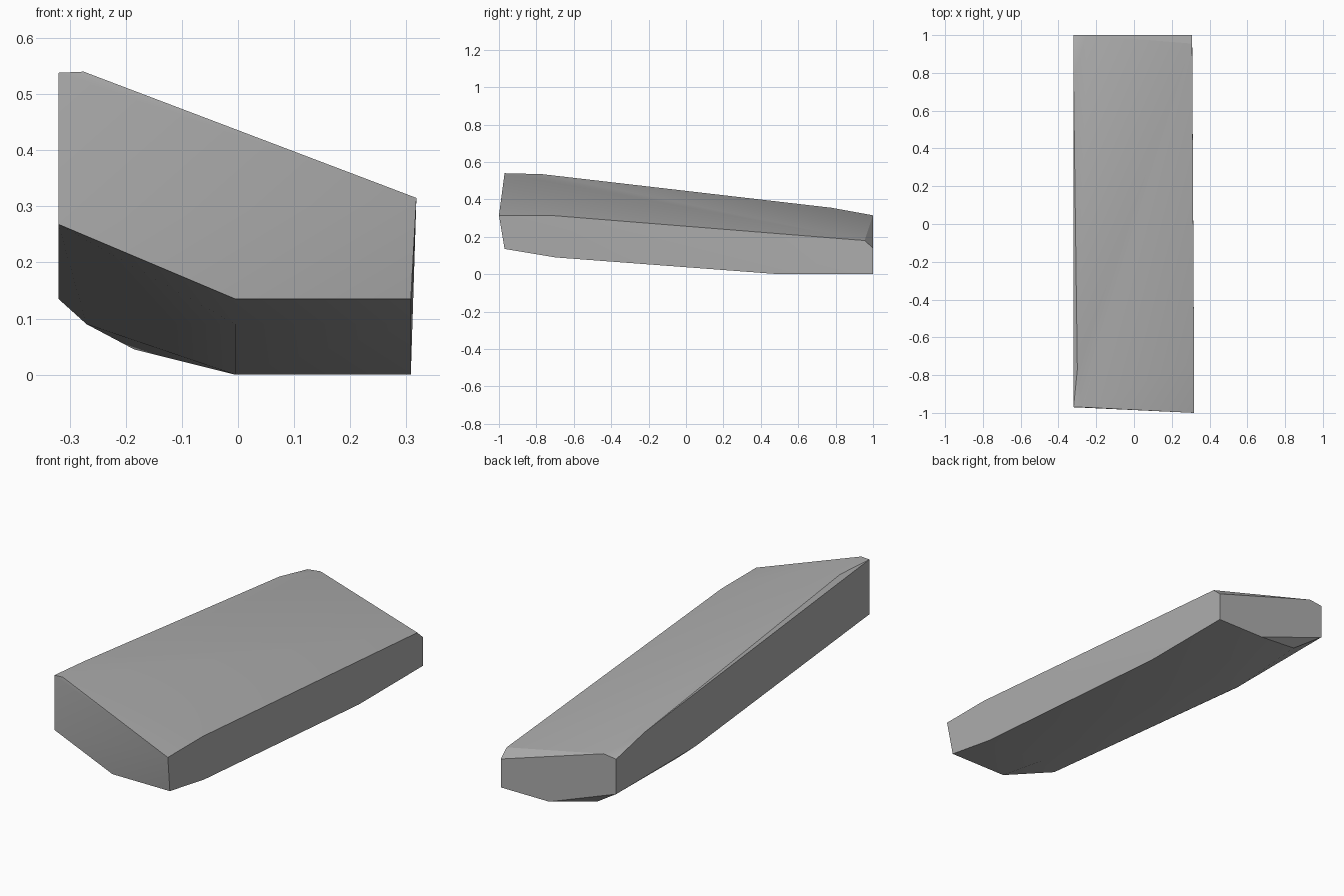
import bpy
import bmesh
from math import radians

# Remove the default object only
default_cube = bpy.data.objects.get("Cube")
if default_cube:
    bpy.data.objects.remove(default_cube, do_unlink=True)


def make_material(name, colour):
    material = bpy.data.materials.new(name)
    material.use_nodes = True
    material.diffuse_color = colour
    shader = next(n for n in material.node_tree.nodes if n.type == "BSDF_PRINCIPLED")
    shader.inputs["Base Color"].default_value = colour
    return material


def make_hull(name, points, material):
    """Wrap a closed faceted solid around a set of corner points."""
    bm = bmesh.new()
    for point in points:
        bm.verts.new(point)
    hull = bmesh.ops.convex_hull(bm, input=bm.verts)
    # Drop corners that ended up inside the solid
    inside = [v for v in hull["geom_interior"] if isinstance(v, bmesh.types.BMVert)]
    bmesh.ops.delete(bm, geom=inside, context="VERTS")
    bmesh.ops.dissolve_limit(bm, angle_limit=radians(1), verts=bm.verts, edges=bm.edges)
    bmesh.ops.recalc_face_normals(bm, faces=bm.faces)
    mesh = bpy.data.meshes.new(name)
    bm.to_mesh(mesh)
    bm.free()
    mesh.materials.append(material)
    solid = bpy.data.objects.new(name, mesh)
    bpy.context.collection.objects.link(solid)
    return solid


LEFT, MIDDLE, RIGHT = -0.32, -0.005, 0.308
LIP = 0.318  # overhanging upper edge of the low side

# Flat underside: the same lengthwise profile (y, z) along two lines
keel = [(-0.97, 0.135), (-0.7, 0.09), (0.5, 0)]
underside = [(x, y, z) for x in (MIDDLE, RIGHT) for y, z in keel]

# Upturned edge below the tall side
bevel = [
    (LEFT, -0.97, 0.268),
    (LEFT, 0.38, 0.135),
    (-0.27, 0.45, 0.09),
    (-0.185, 0.957, 0.045),
]

# Upper edges of the tall side and the low side
tall_edge = [(LEFT, -0.97, 0.538), (-0.275, -0.97, 0.54), (-0.3, -0.77, 0.535), (LEFT, 0.78, 0.355)]
low_edge = [(LIP, -1, 0.315), (LIP, -0.73, 0.315), (RIGHT, 0.955, 0.18)]

# Outline of the back end
back_end = [(x, 1, z) for x, z in (
    (RIGHT, 0), (RIGHT, 0.14), (-0.25, 0.315), (LEFT, 0.307), (LEFT, 0.135), (0.045, 0),
)]

stone = make_material("stone grey", (0.42, 0.42, 0.42, 1))
slab = make_hull("stone_slab", underside + bevel + tall_edge + low_edge + back_end, stone)

# Soften shallow bends, keep the corners crisp
bpy.ops.object.select_all(action="DESELECT")
slab.select_set(True)
bpy.context.view_layer.objects.active = slab
bpy.ops.object.shade_smooth_by_angle(angle=radians(30))
